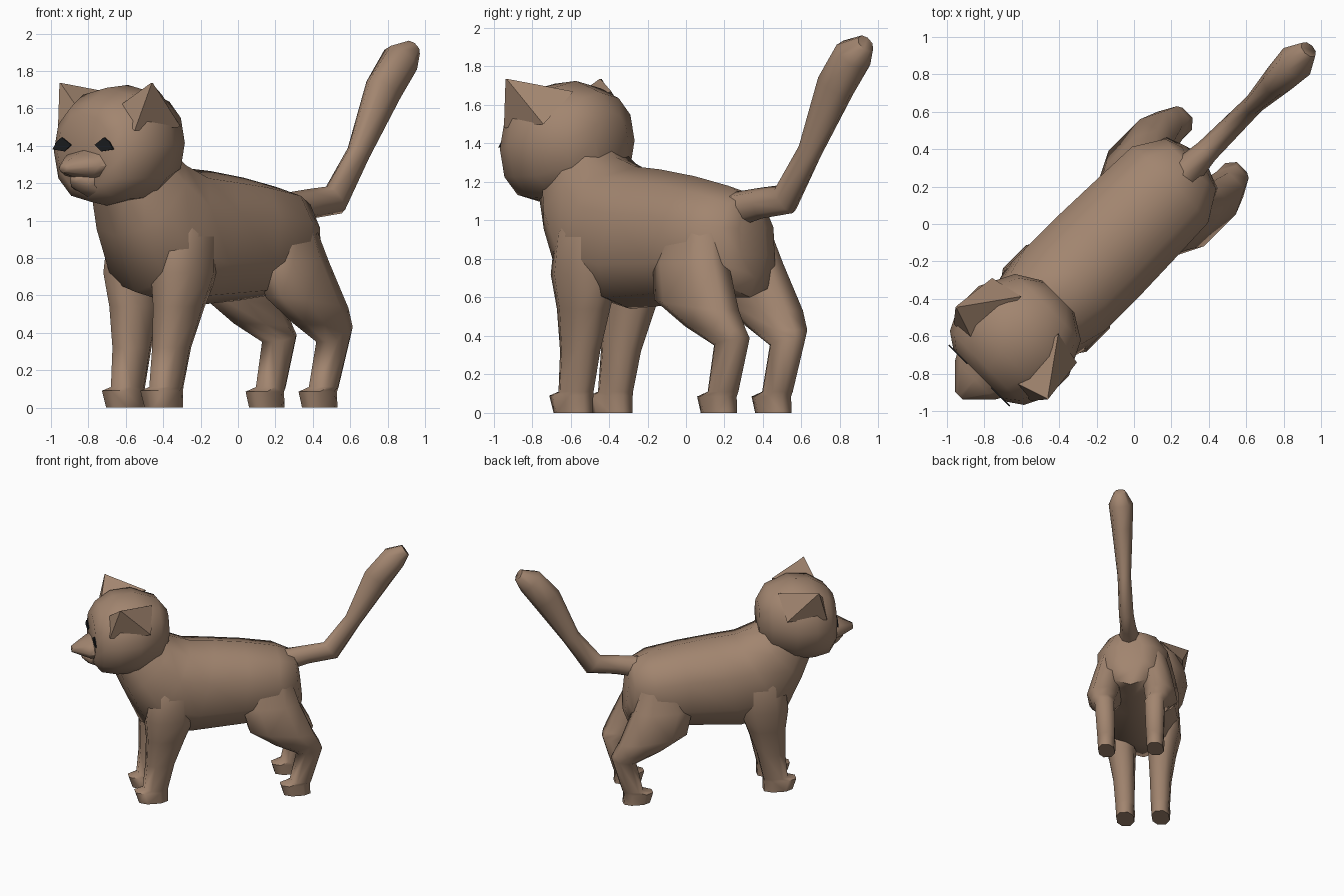
import bpy, bmesh, math
from mathutils import Vector

if "Cube" in bpy.data.objects:
    bpy.data.objects.remove(bpy.data.objects["Cube"])

R2 = math.sqrt(2)
MID = -0.012


def mat(name, c):
    m = bpy.data.materials.new(name)
    m.diffuse_color = (*c, 1)
    m.use_nodes = True
    m.node_tree.nodes["Principled BSDF"].inputs["Base Color"].default_value = m.diffuse_color
    return m


FUR = mat("brown fur", (0.36, 0.235, 0.16))
DARK = mat("dark eye", (0.012, 0.013, 0.015))


def world(t, s, z):
    """t runs nose to tail, s sideways; the animal stands diagonally."""
    s += MID
    return Vector(((t + s) / R2, (t - s) / R2, z))


def loft(name, rings, m=FUR, angle=65):
    bm = bmesh.new()
    vs = [[bm.verts.new(world(*p)) for p in r] for r in rings]
    n = len(vs[0])
    for a, b in zip(vs, vs[1:]):
        for i in range(n):
            j = (i + 1) % n
            bm.faces.new((a[i], a[j], b[j], b[i]))
    bm.faces.new(vs[0])
    bm.faces.new(vs[-1])
    bmesh.ops.recalc_face_normals(bm, faces=bm.faces)
    me = bpy.data.meshes.new(name)
    bm.to_mesh(me)
    bm.free()
    me.materials.append(m)
    ob = bpy.data.objects.new(name, me)
    bpy.context.collection.objects.link(ob)
    bpy.ops.object.select_all(action='DESELECT')
    ob.select_set(True)
    bpy.context.view_layer.objects.active = ob
    bpy.ops.object.shade_smooth_by_angle(angle=math.radians(angle))
    return ob


def circle(n, off=0.0, power=1.0):
    for i in range(n):
        a = 2 * math.pi * (i + off) / n
        c, s = math.cos(a), math.sin(a)
        yield math.copysign(abs(c) ** power, c), math.copysign(abs(s) ** power, s)


def upright(tt, zt, tb, zb, w, n=10, power=0.85):
    """Cross-section from a top point to a bottom point, half width w."""
    return [((tt + tb) / 2 + (tt - tb) / 2 * c, w * s, (zt + zb) / 2 + (zt - zb) / 2 * c)
            for c, s in circle(n, 0, power)]


def level(t, s, z, rt, rs, tilt=0.0, n=8):
    """Horizontal leg section; tilt lifts the rear edge."""
    return [(t + rt * c, s + rs * d, z + tilt * c) for c, d in circle(n, 0.5, 0.85)]


# Body: chest to rump
loft("body", [upright(*r) for r in [
    (-.62, 1.42, -1.00, 1.12, .20),
    (-.53, 1.33, -.91, .92, .28),
    (-.38, 1.28, -.77, .62, .32),
    (-.20, 1.265, -.42, .54, .32),
    (.05, 1.23, .00, .57, .31),
    (.30, 1.18, .25, .60, .30),
    (.43, 1.13, .46, .60, .20),
    (.46, 1.08, .50, .70, .10)]])

# Head
loft("head", [upright(t, z + h, t, z - h, w, 12, 0.9) for t, z, w, h in [
    (-.56, 1.42, .12, .14),
    (-.64, 1.415, .25, .25),
    (-.82, 1.405, .34, .32),
    (-.98, 1.395, .34, .315),
    (-1.10, 1.37, .28, .27),
    (-1.155, 1.37, .20, .20)]])

# Muzzle and chin
loft("muzzle", [upright(t, z + h, t, z - h, w, 8, 1) for t, z, w, h in [
    (-1.10, 1.30, .20, .10), (-1.19, 1.29, .15, .07), (-1.31, 1.28, .03, .025)]])
loft("chin", [upright(t, z + h, t, z - h, w, 6, 1) for t, z, w, h in [
    (-1.06, 1.19, .15, .09), (-1.18, 1.21, .08, .06), (-1.23, 1.22, .03, .02)]])

# Tail: bends up and swells towards the tip; sections lie across the path
path = [(.38, 1.06, .09, .09), (.55, 1.09, .08, .065), (.73, 1.11, .09, .06), (.91, 1.36, .07, .055),
        (1.10, 1.70, .115, .085), (1.23, 1.86, .105, .10), (1.32, 1.92, .05, .05)]
rings = []
for i, (t, z, r, w) in enumerate(path):
    p, q = path[max(i - 1, 0)], path[min(i + 1, len(path) - 1)]
    d = Vector((q[0] - p[0], q[1] - p[1])).normalized()
    rings.append([(t - d.y * r * c, w * s + MID * -1, z + d.x * r * c) for c, s in circle(8)])
loft("tail", rings)

FRONT = [(-.50, .17, 1.15, .10, .07), (-.56, .175, .93, .19, .14), (-.575, .18, .72, .20, .145),
         (-.60, .165, .54, .155, .115), (-.64, .15, .32, .115, .09), (-.675, .145, .11, .10, .08),
         (-.71, .145, .09, .135, .08), (-.695, .145, .0, .12, .075)]
HIND = [(.22, .15, 1.05, .15, .10), (.22, .20, .78, .24, .125), (.30, .235, .56, .27, .135, -.03),
        (.43, .225, .44, .19, .105, -.01), (.53, .205, .37, .10, .085, .02), (.46, .20, .11, .085, .075),
        (.415, .20, .085, .12, .075), (.43, .20, .0, .11, .07)]

for side, word in ((1, "left"), (-1, "right")):
    def mirror(ring):
        return [(t, s * side, z) for t, s, z in ring]
    # Legs with paws
    loft(word + "_front_leg", [mirror(level(*r)) for r in FRONT])
    loft(word + "_hind_leg", [mirror(level(*r)) for r in HIND])
    # Pointed ear with a long back slope
    base = [(-1.06, .13, 1.59), (-1.06, .29, 1.48), (-.74, .32, 1.50), (-.70, .14, 1.67)]
    tip = [(-.985 + a, .345 + b, 1.735) for a, b in ((-.004, -.004), (-.004, .004), (.004, .004), (.004, -.004))]
    loft(word + "_ear", [mirror(base), mirror(tip)], angle=30)
    # Slanted eye plate
    eye = [(.09, 1.405), (.14, 1.37), (.23, 1.38), (.20, 1.42), (.16, 1.445)]
    loft(word + "_eye", [mirror([(t, s, z) for s, z in eye]) for t in (-1.154, -1.162)], DARK)
